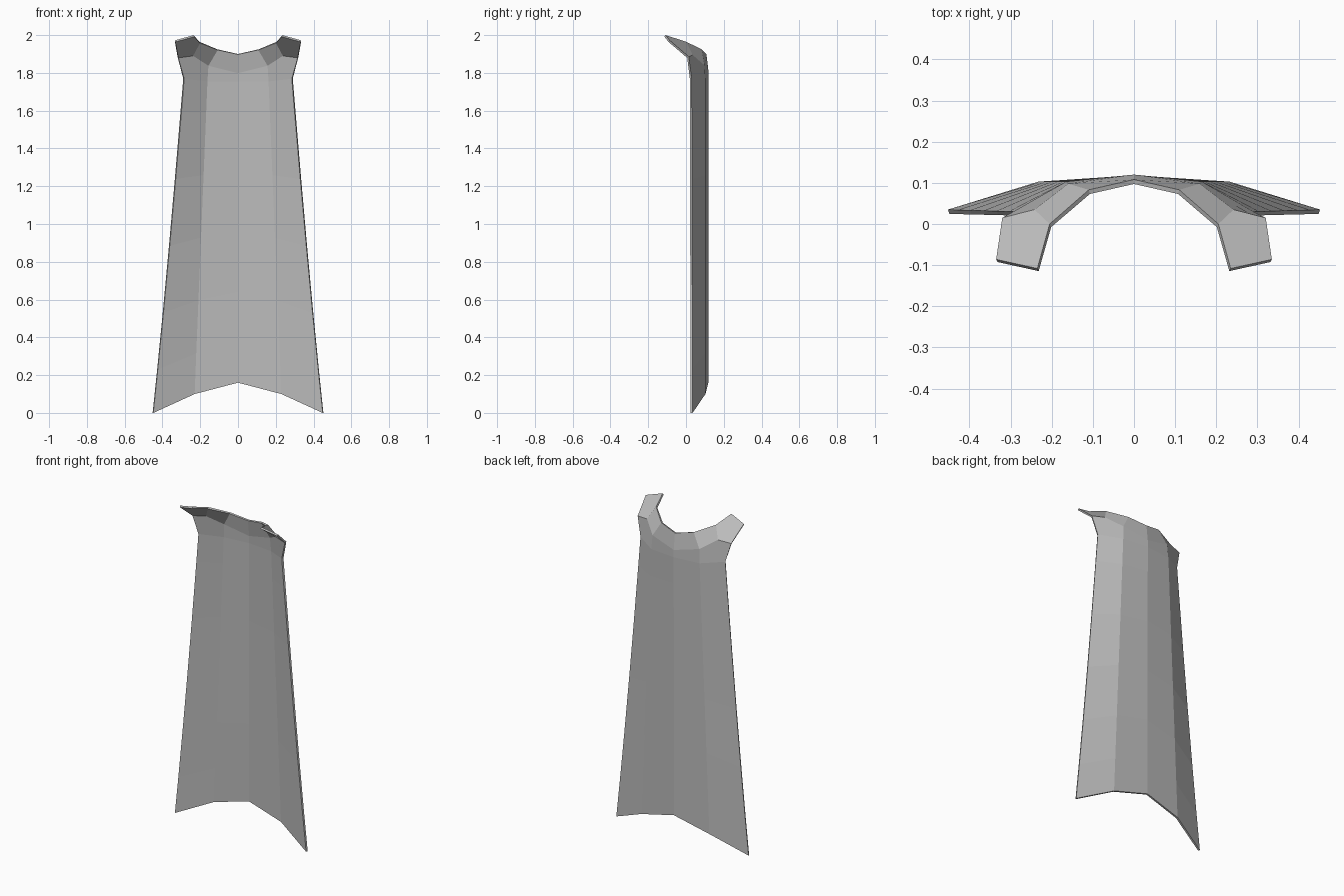
import bpy
import bmesh
from mathutils import Vector

cube = bpy.data.objects.get("Cube")
if cube:
    bpy.data.objects.remove(cube, do_unlink=True)

# Plain grey cloth
cloth = bpy.data.materials.new("grey cloth")
cloth.use_nodes = True
grey = (0.5, 0.5, 0.5, 1)
cloth.diffuse_color = grey
bsdf = cloth.node_tree.nodes["Principled BSDF"]
bsdf.inputs["Base Color"].default_value = grey
bsdf.inputs["Roughness"].default_value = 0.8

bm = bmesh.new()


def point(x, y, z):
    return bm.verts.new((x, y, z))


def panel(*corners):
    # Every panel's outer side looks backwards and upwards
    face = bm.faces.new(corners)
    face.normal_update()
    if face.normal.dot(Vector((0.3, 1, 1))) < 0:
        face.normal_flip()


# Long drape, left half: each row runs from the spine to the side edge
top_row = [(0, 0.12, 1.755), (0.165, 0.103, 1.755), (0.29, 0.03, 1.77)]
hem_row = [(0, 0.118, 0.16), (0.232, 0.103, 0.10), (0.452, 0.035, 0)]
rows = []
for t in (0, 0.1, 0.3, 0.5, 0.7, 0.87, 1):
    row = []
    for a, b in zip(top_row, hem_row):
        p = Vector(a).lerp(Vector(b), t)
        p.x *= 1 - 0.06 * t * (1 - t) if a is top_row[2] else 1
        row.append(point(*p))
    rows.append(row)
for upper, lower in zip(rows, rows[1:]):
    for i in range(2):
        panel(upper[i], upper[i + 1], lower[i + 1], lower[i])

# Neckline and shoulder, left half
spine, blade, side = rows[0]
nape = point(0, 0.108, 1.9)
nape_low = point(0, 0.12, 1.8)
neck_back = point(0.11, 0.083, 1.925)
neck_side = point(0.205, 0, 1.965)
tip_inner = point(0.235, -0.108, 2.0)
tip_outer = point(0.335, -0.086, 1.972)
arm_edge = point(0.32, 0.015, 1.885)
shoulder = point(0.242, 0.035, 1.895)
shoulder_back = point(0.16, 0.098, 1.84)

panel(nape, neck_back, shoulder_back, nape_low)
panel(nape_low, shoulder_back, blade, spine)
panel(neck_back, neck_side, shoulder, shoulder_back)
panel(neck_side, tip_inner, tip_outer, arm_edge, shoulder)
panel(shoulder_back, shoulder, arm_edge, side, blade)

mesh = bpy.data.meshes.new("cape")
bm.to_mesh(mesh)
bm.free()
mesh.materials.append(cloth)
cape = bpy.data.objects.new("cape", mesh)
bpy.context.collection.objects.link(cape)

# Mirror to the right half, then thicken towards the wearer
mirror = cape.modifiers.new("mirror", "MIRROR")
mirror.use_clip = True
mirror.merge_threshold = 0.001
thick = cape.modifiers.new("thickness", "SOLIDIFY")
thick.thickness = 0.011
thick.offset = -1
